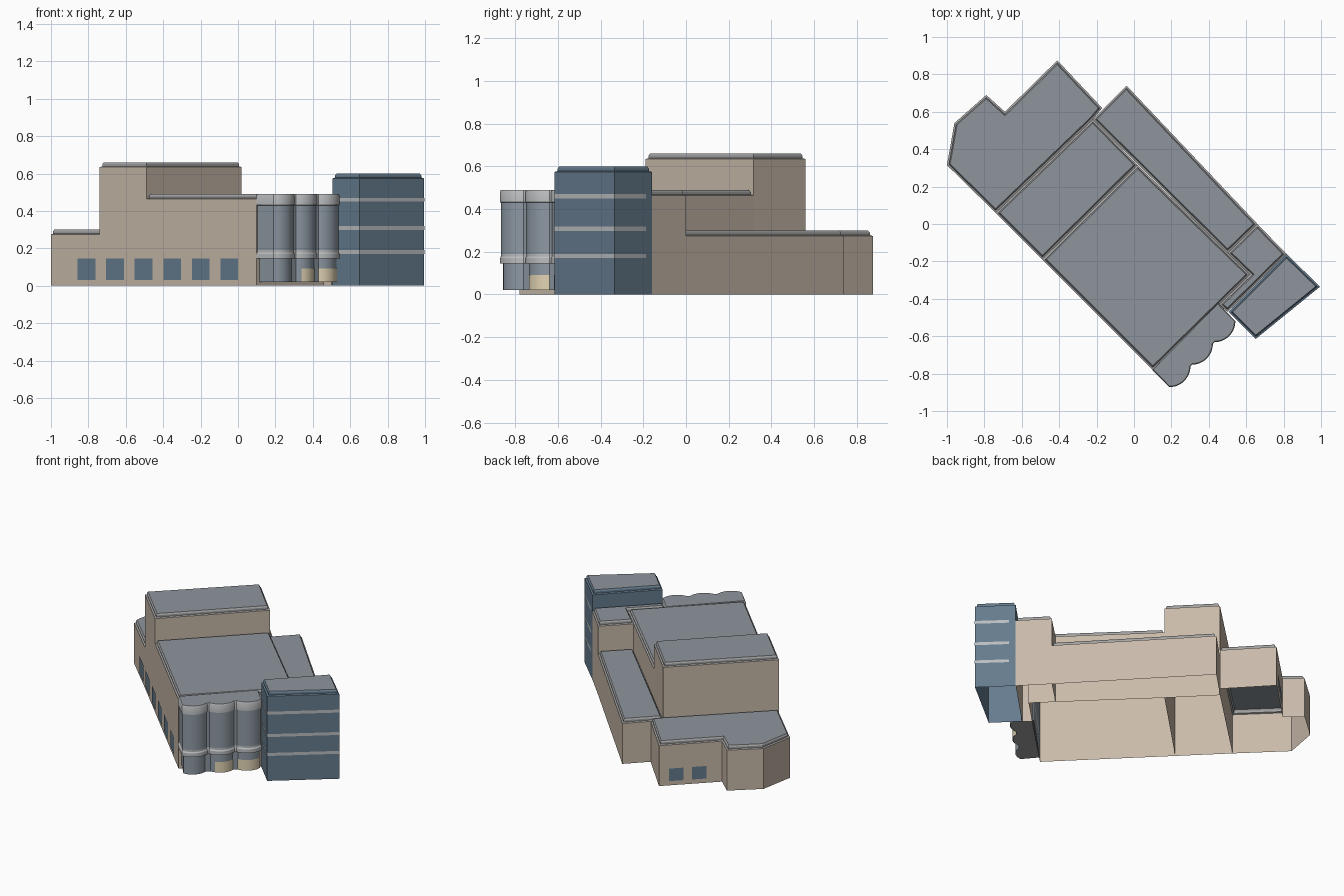
import bpy, bmesh, math
from mathutils import Vector

if "Cube" in bpy.data.objects:
    bpy.data.objects.remove(bpy.data.objects["Cube"])


def material(name, rgb):
    m = bpy.data.materials.new(name)
    m.diffuse_color = (*rgb, 1)
    m.use_nodes = True
    m.node_tree.nodes["Principled BSDF"].inputs["Base Color"].default_value = m.diffuse_color
    return m


TAN = material("tan_wall", (0.58, 0.49, 0.40))
TRIM = material("grey_trim", (0.36, 0.36, 0.36))
ROOF = material("grey_roof", (0.27, 0.30, 0.33))
BLUE = material("blue_glass", (0.13, 0.20, 0.27))
GLASS = material("grey_glass", (0.27, 0.32, 0.37))
LIGHT = material("light_rim", (0.50, 0.51, 0.52))
CREAM = material("cream_panel", (0.76, 0.66, 0.46))


def inset(poly, d):
    """Mitred inset of a counter-clockwise outline."""
    out = []
    for i, p in enumerate(poly):
        p = Vector(p)
        a = (p - Vector(poly[i - 1])).normalized()
        b = (Vector(poly[(i + 1) % len(poly)]) - p).normalized()
        n1, n2 = Vector((-a.y, a.x)), Vector((-b.y, b.x))
        out.append(p + (n1 + n2) * d / (1 + n1.dot(n2)))
    return out


def loft(name, rings, mats, top=None, bottom=None, closed=True, smooth=False):
    """Stack (outline, z) rings; one material per step, optional end caps."""
    bm = bmesh.new()
    me = bpy.data.meshes.new(name)
    slots = []

    def slot(m):
        if m not in slots:
            slots.append(m)
            me.materials.append(m)
        return slots.index(m)

    vs = [[bm.verts.new((p[0], p[1], z)) for p in o] for o, z in rings]
    n = len(vs[0])
    for lo, hi, m in zip(vs, vs[1:], mats):
        for i in range(n if closed else n - 1):
            j = (i + 1) % n
            bm.faces.new((lo[i], lo[j], hi[j], hi[i])).material_index = slot(m)
    if top:
        bm.faces.new(vs[-1]).material_index = slot(top)
    if bottom:
        bm.faces.new(vs[0][::-1]).material_index = slot(bottom)
    bm.to_mesh(me)
    bm.free()
    ob = bpy.data.objects.new(name, me)
    bpy.context.collection.objects.link(ob)
    if smooth:
        bpy.ops.object.select_all(action='DESELECT')
        ob.select_set(True)
        bpy.context.view_layer.objects.active = ob
        bpy.ops.object.shade_smooth_by_angle(angle=math.radians(30))
    return ob


def block(name, poly, h, wall=TAN, trim=TRIM):
    """Building volume, open underneath, with a stepped roof edge."""
    rim = inset(poly, 0.010)
    loft(name, [(poly, 0), (poly, h - 0.026), (rim, h - 0.022),
                (rim, h - 0.010), (inset(poly, 0.016), h)],
         [wall, trim, trim, trim], top=ROOF)


# Main volumes, counter-clockwise outlines
block("rear_wing", [(-1, 0.315), (-0.74, 0.06), (-0.22, 0.56), (-0.17, 0.62), (-0.41, 0.875),
                    (-0.69, 0.60), (-0.79, 0.69), (-0.96, 0.54)], 0.30)
block("tall_block", [(-0.74, 0.06), (-0.49, -0.19), (0.02, 0.315), (-0.22, 0.56)], 0.66)
block("main_hall", [(-0.49, -0.19), (0.10, -0.78), (0.62, -0.27), (0.02, 0.315)], 0.49)
block("side_strip", [(-0.22, 0.56), (0.50, -0.155), (0.66, 0), (-0.04, 0.74)], 0.30)
block("link_block", [(0.50, -0.155), (0.62, -0.27), (0.455, -0.43), (0.50, -0.47),
                     (0.815, -0.16), (0.66, 0)], 0.49)
block("glass_tower", [(0.505, -0.47), (0.65, -0.615), (0.995, -0.335), (0.815, -0.16)],
      0.60, BLUE, BLUE)

# Pale floor bands around the tower
path = [(0.53, -0.498), (0.65, -0.618), (0.998, -0.335), (0.845, -0.188)]
for i, z in enumerate((0.18, 0.308, 0.46)):
    loft(f"tower_band_{i + 1}", [(path, z - 0.01), (path, z + 0.01)], [LIGHT], closed=False)

# Scalloped entrance bays: three quarter-round fronts
CENTRES = [(0.19, -0.76), (0.31, -0.64), (0.43, -0.52)]


def arc(c, r, a0=-90, a1=0, n=10):
    return [(c[0] + r * math.cos(math.radians(a0 + (a1 - a0) * k / n)),
             c[1] + r * math.sin(math.radians(a0 + (a1 - a0) * k / n))) for k in range(n + 1)]


def scallops(r):
    e = 0.11 - r
    pts = [(0.10 + e, -0.78 + e)]
    for c in CENTRES:
        pts += arc(c, r)
    return pts + [(0.45 - e, -0.425 - e)]


outer, pane, low = scallops(0.112), scallops(0.107), scallops(0.096)
loft("entrance_lower_bays", [(low, 0.02), (low, 0.145)], [GLASS], bottom=TRIM, smooth=True)
loft("entrance_lower_rim", [(outer, 0.145), (outer, 0.17), (pane, 0.178), (pane, 0.19)],
     [LIGHT] * 3, bottom=TRIM, smooth=True)
loft("entrance_upper_glass", [(pane, 0.19), (pane, 0.43)], [GLASS], smooth=True)
loft("entrance_upper_rim", [(pane, 0.43), (outer, 0.432), (outer, 0.478), (pane, 0.49)],
     [LIGHT] * 3, top=ROOF, smooth=True)

# Cream panels on the second and third lower bays
for i, (c, a0) in enumerate(((CENTRES[1], -72), (CENTRES[2], -90))):
    p = arc(c, 0.099, a0)
    loft(f"cream_panel_{i + 1}", [(p, 0.02), (p, 0.092)], [CREAM], closed=False, smooth=True)


def window(name, a, b, t0, t1, z0, z1):
    """Flat pane on the wall a-b (outside lies to the right of a->b)."""
    a, b = Vector(a), Vector(b)
    d = b - a
    out = Vector((d.y, -d.x)).normalized() * 0.003
    seg = [a + d * t0 + out, a + d * t1 + out]
    loft(name, [(seg, z0), (seg, z1)], [BLUE], closed=False)


# Row of windows along the long wall, two on the rear wing
for i in range(6):
    t = (0.145 + 0.1525 * i) / 1.1
    window(f"side_window_{i + 1}", (-1, 0.315), (0.10, -0.78), t, t + 0.086, 0.03, 0.145)
for i, t in enumerate((0.16, 0.52)):
    window(f"rear_window_{i + 1}", (-0.41, 0.875), (-0.69, 0.60), t, t + 0.23, 0.03, 0.115)
